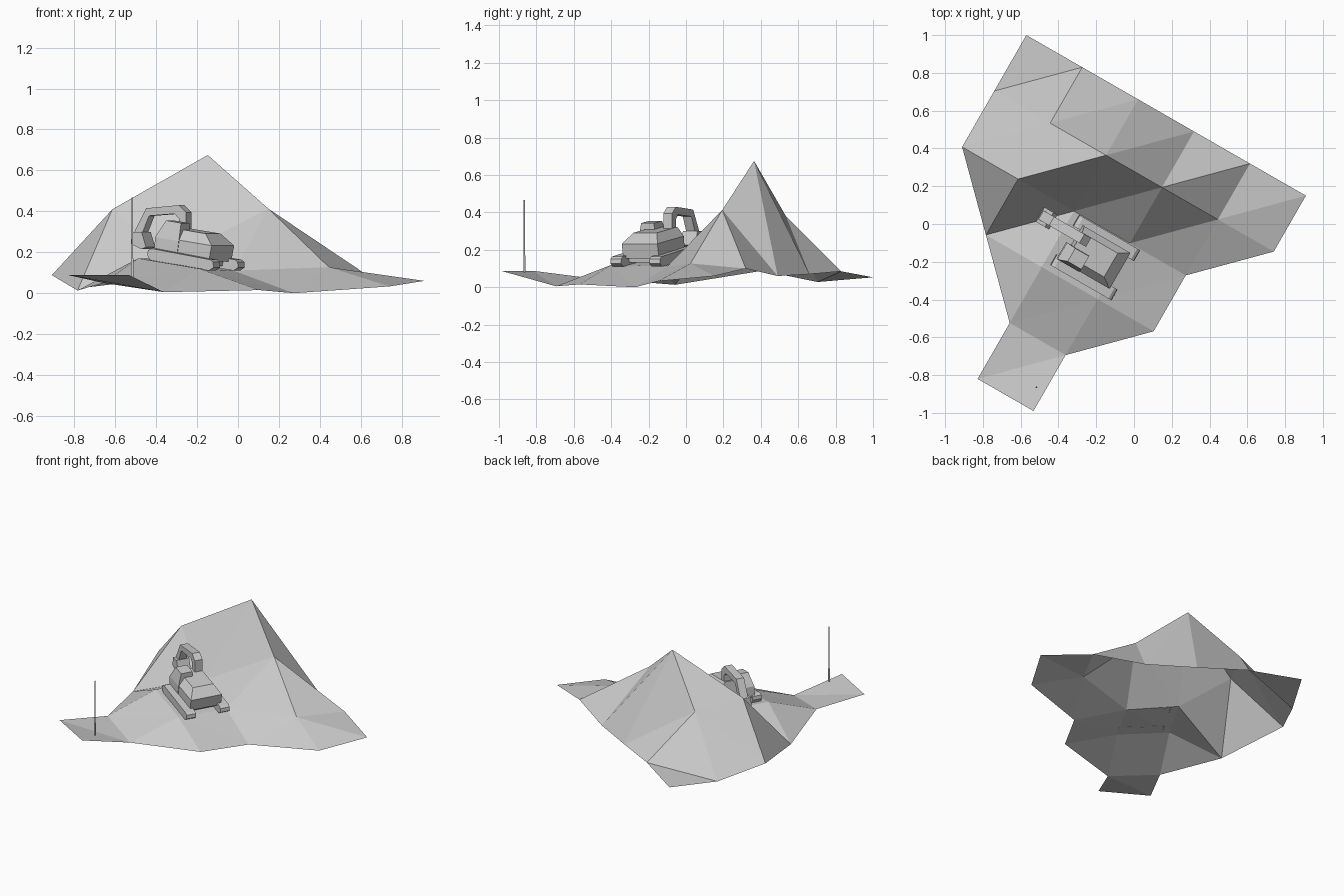
import bpy, bmesh, math
from mathutils import Matrix, Vector

if "Cube" in bpy.data.objects:
    bpy.data.objects.remove(bpy.data.objects["Cube"])

TURN = Matrix.Rotation(math.radians(-30), 4, 'Z')
# machine frame: tilted with the slope it stands on
TILT = TURN @ Matrix.Translation((-0.09, -0.257, 0.138)) @ Matrix.Rotation(math.radians(8.3), 4, 'Y')


def finish(name, bm, matrix=None, solid=True):
    if matrix:
        bm.transform(matrix)
    if solid:
        bmesh.ops.recalc_face_normals(bm, faces=bm.faces)
    me = bpy.data.meshes.new(name)
    bm.to_mesh(me)
    bm.free()
    ob = bpy.data.objects.new(name, me)
    bpy.context.collection.objects.link(ob)
    return ob


def prism(name, profile, b0, b1, matrix):
    """Side profile (x, z) extruded across the width."""
    bm = bmesh.new()
    f = bm.faces.new([bm.verts.new((x, b0, z)) for x, z in profile])
    r = bmesh.ops.extrude_face_region(bm, geom=[f])
    vs = [g for g in r['geom'] if isinstance(g, bmesh.types.BMVert)]
    bmesh.ops.translate(bm, verts=vs, vec=(0, b1 - b0, 0))
    return finish(name, bm, matrix)


def stacked(name, levels, matrix):
    """Convex block through rectangles (z, x0, x1, y0, y1)."""
    bm = bmesh.new()
    for z, x0, x1, y0, y1 in levels:
        for x in (x0, x1):
            for y in (y0, y1):
                bm.verts.new((x, y, z))
    bmesh.ops.convex_hull(bm, input=bm.verts)
    bmesh.ops.dissolve_limit(bm, angle_limit=0.01, verts=bm.verts, edges=bm.edges)
    return finish(name, bm, matrix)


# terrain: turned height grid, rows step toward the front, None = no point
heights = [
    [.053, .085, .07, .06, .10, .06],
    [.028, .38, .675, .413, .127, .033],
    [.088, .41, .17, .11, .00, None],
    [None, .013, .17, .12, .015, None],
    [None, None, .05, .005, None, None],
    [None, None, .088, .088, None, None],
]
bm = bmesh.new()
grid = {}
for j, row in enumerate(heights):
    for i, z in enumerate(row):
        if z is not None:
            grid[i, j] = bm.verts.new((-0.57 + .296 * i - .17 * j, 1.0 - .17 * i - .296 * j, z))
for j in range(5):
    for i in range(5):
        ring = [(i, j), (i, j + 1), (i + 1, j + 1), (i + 1, j)]
        vs = [grid[k] for k in ring if k in grid]
        if len(vs) == 4:
            bm.faces.new((vs[0], vs[1], vs[3]))
            bm.faces.new((vs[1], vs[2], vs[3]))
        elif len(vs) == 3:
            bm.faces.new(vs)
finish("terrain", bm, solid=False)

# crawler tracks
track = [(-.19, .02), (-.17, -.004), (.165, -.004), (.188, .015), (.182, .04), (.165, .05), (-.17, .056), (-.19, .045)]
for side, name in ((-1, "near_track"), (1, "far_track")):
    c = side * .12
    prism(name, track, c - .033, c + .033, TILT)

# undercarriage, engine housing, cab
stacked("undercarriage", [(.01, -.12, .1, -.09, .09), (.04, -.12, .1, -.09, .09)], TILT)
stacked("engine_housing", [(.035, -.15, .13, -.105, .115), (.115, -.15, .135, -.105, .115),
                           (.165, -.15, .07, -.065, .08)], TILT)
stacked("cab", [(.035, -.18, -.05, -.108, -.005), (.11, -.185, -.05, -.108, -.005),
                (.198, -.145, -.06, -.09, -.01)], TILT)

# bent boom arm
arm = [(-.16, .20), (-.16, .395), (-.20, .43), (-.385, .415), (-.45, .30),
       (-.41, .285), (-.368, .378), (-.225, .388), (-.20, .365), (-.20, .20)]
prism("boom_arm", arm, -.232, -.178, TURN)

# digging bucket
bucket = [(-.455, .30), (-.40, .30), (-.375, .225), (-.40, .215), (-.46, .24)]
prism("bucket", bucket, -.25, -.16, TURN)

# marker pole: thicker foot, thin mast
for name, r, z0, z1 in (("pole_foot", .008, .08, .17), ("pole_mast", .005, .16, .467)):
    bm = bmesh.new()
    bmesh.ops.create_cone(bm, cap_ends=True, segments=3, radius1=r, radius2=r, depth=z1 - z0)
    finish(name, bm, Matrix.Translation((-.517, -.865, (z0 + z1) / 2)))
